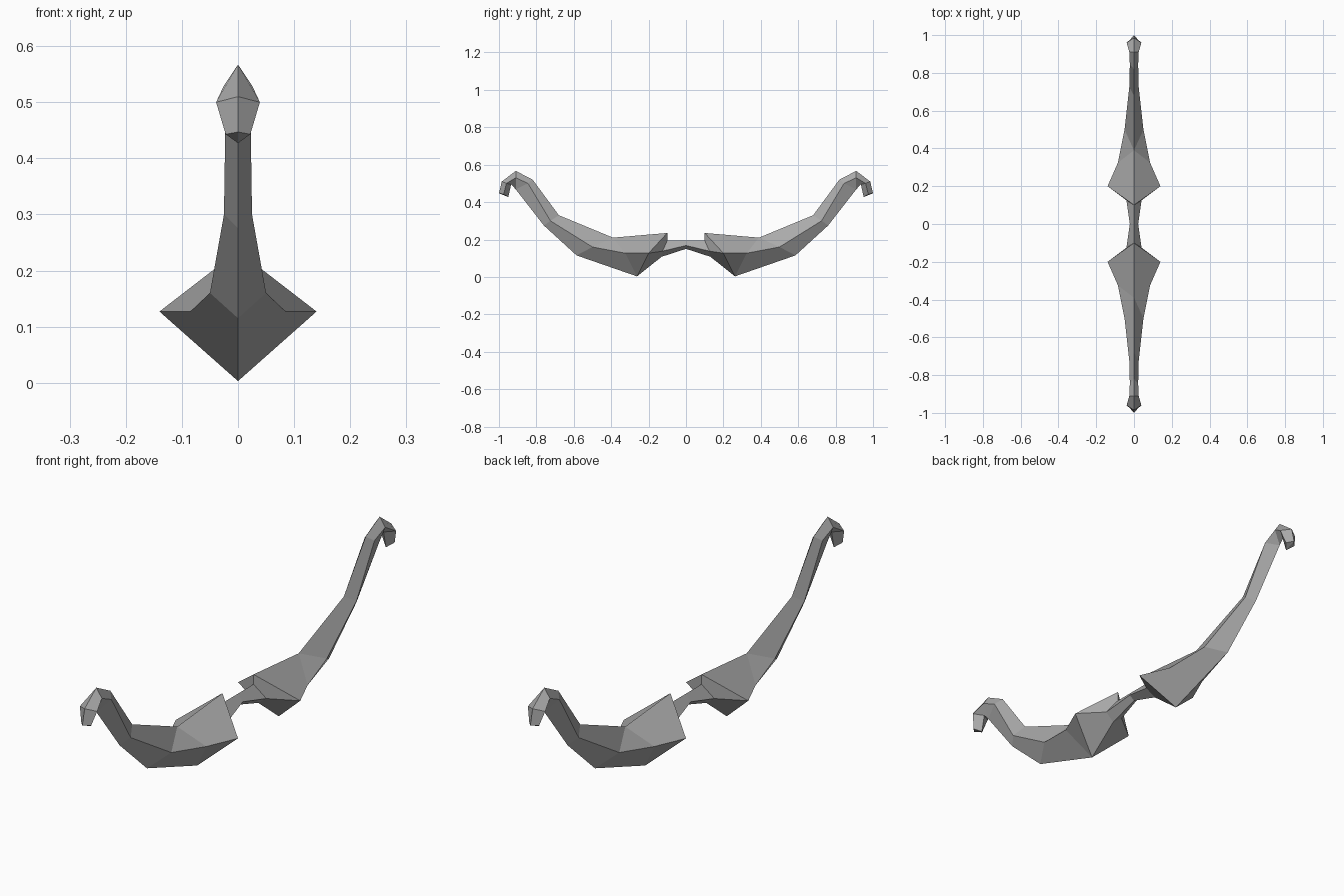
import bpy, bmesh

cube = bpy.data.objects.get("Cube")
if cube:
    bpy.data.objects.remove(cube)

# One plain colour
grey = bpy.data.materials.new("plain grey")
grey.use_nodes = True
colour = (0.4, 0.4, 0.4, 1)
grey.diffuse_color = colour
grey.node_tree.nodes["Principled BSDF"].inputs["Base Color"].default_value = colour


def station(top, side, bottom):
    """Half of a diamond section: top ridge (y, z), side edge (x, y, z), bottom ridge (y, z)."""
    return [(0, *top), side, (0, *bottom)]


# Grip centre to limb tip; a ridge point repeated in two stations forms a triangle fan
stations = [
    station((0, .195), (.022, 0, .168), (0, .15)),             # grip centre
    station((.10, .195), (.04, .125, .138), (.13, .108)),      # grip end
    station((.10, .235), (.14, .2, .127), (.262, .003)),       # flared guard
    station((.39, .21), (.085, .325, .127), (.262, .003)),     # limb root
    station((.39, .21), (.05, .5, .16), (.585, .115)),         # lower limb
    station((.68, .33), (.025, .725, .30), (.76, .275)),       # limb bend
    station((.82, .52), (.022, .845, .50), (.91, .468)),       # neck
    station((.91, .567), (.025, .91, .53), (.91, .468)),       # hook crest
    station((.985, .51), (.039, .96, .50), (.935, .495)),      # hook bulge
    station((1.0, .447), (.022, .975, .443), (.95, .427)),     # hook end
]

# Skin a quarter of the bow, then mirror it both ways
bm = bmesh.new()
rings = [[bm.verts.new(p) for p in s] for s in stations]
for a, b in zip(rings, rings[1:]):
    for i in range(2):
        bm.faces.new((a[i], a[i + 1], b[i + 1], b[i]))
bm.faces.new(rings[-1])
bmesh.ops.remove_doubles(bm, verts=bm.verts[:], dist=0.0005)

mesh = bpy.data.meshes.new("bow_body")
bm.to_mesh(mesh)
bm.free()
mesh.materials.append(grey)
bow = bpy.data.objects.new("bow_body", mesh)
bpy.context.collection.objects.link(bow)
mirror = bow.modifiers.new("both_sides", "MIRROR")
mirror.use_axis = (True, True, False)
mirror.use_clip = True
mirror.merge_threshold = 0.0005
